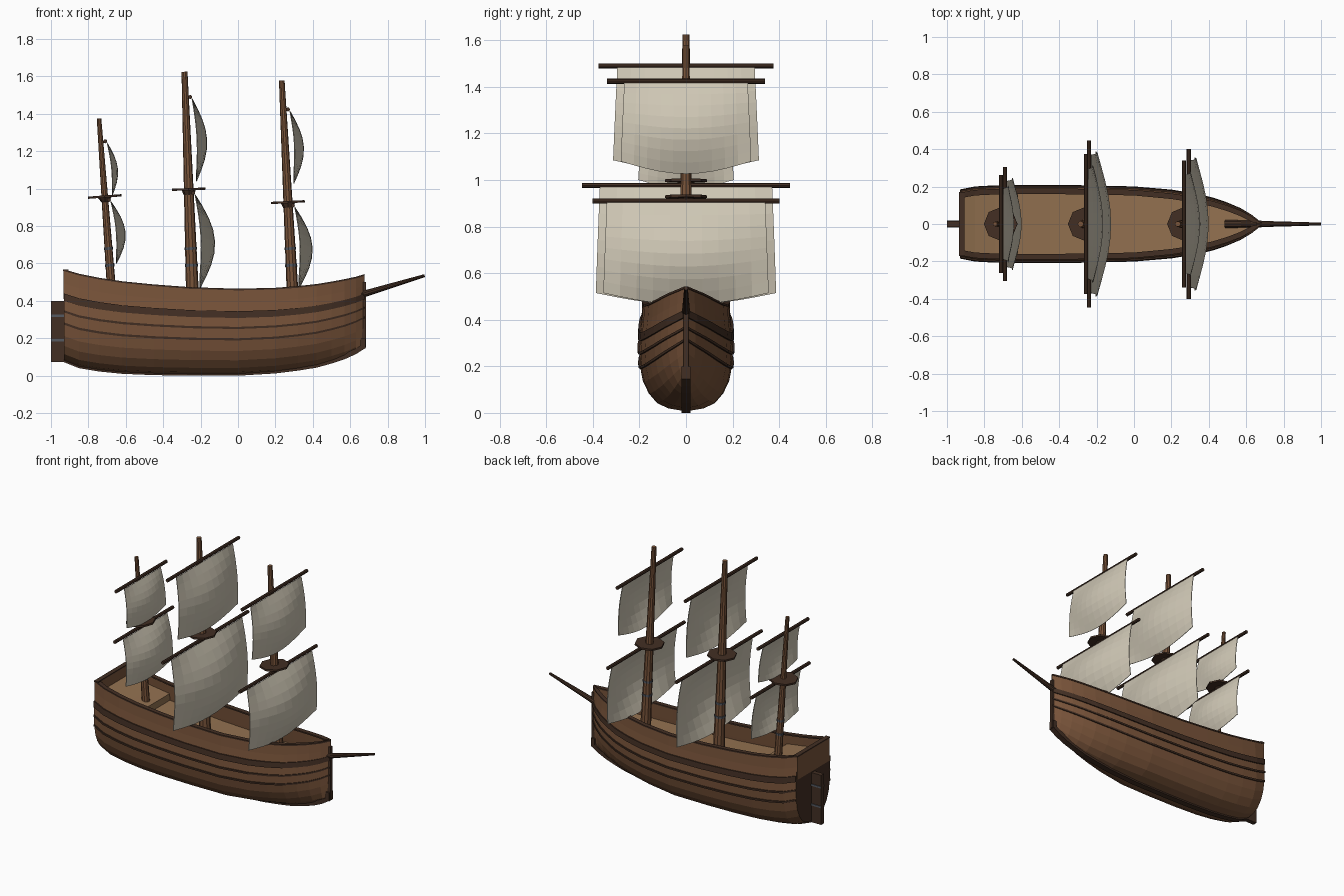
import bpy, bmesh, math
from mathutils import Vector

if "Cube" in bpy.data.objects:
    bpy.data.objects.remove(bpy.data.objects["Cube"])


def material(name, rgb):
    m = bpy.data.materials.new(name)
    m.diffuse_color = (*rgb, 1)
    m.use_nodes = True
    m.node_tree.nodes["Principled BSDF"].inputs["Base Color"].default_value = m.diffuse_color
    return m


WOOD = material("hull_wood", (0.19, 0.088, 0.042))
DARK = material("dark_wood", (0.055, 0.028, 0.017))
DECK = material("deck_wood", (0.29, 0.165, 0.08))
CLOTH = material("sailcloth", (0.62, 0.57, 0.46))
IRON = material("iron", (0.09, 0.10, 0.12))


def finish(name, bm, mat):
    bmesh.ops.recalc_face_normals(bm, faces=bm.faces)
    me = bpy.data.meshes.new(name)
    bm.to_mesh(me)
    bm.free()
    me.materials.append(mat)
    ob = bpy.data.objects.new(name, me)
    bpy.context.collection.objects.link(ob)
    return ob


def loft(name, sections, mat, closed=False, mirror=False):
    bm = bmesh.new()
    rows = [[bm.verts.new(p) for p in s] for s in sections]
    n = len(rows[0])
    for a, b in zip(rows, rows[1:]):
        for i in range(n if closed else n - 1):
            j = (i + 1) % n
            bm.faces.new((a[i], a[j], b[j], b[i]))
    if closed:
        bm.faces.new(rows[0])
        bm.faces.new(rows[-1])
    ob = finish(name, bm, mat)
    if mirror:
        ob.modifiers.new("both_sides", 'MIRROR').use_axis = (False, True, False)
    return ob


def rod(name, p0, p1, r0, r1, mat, sides=10):
    p0, p1 = Vector(p0), Vector(p1)
    bm = bmesh.new()
    bmesh.ops.create_cone(bm, cap_ends=True, segments=sides, radius1=r0, radius2=r1, depth=(p1 - p0).length)
    ob = finish(name, bm, mat)
    ob.location = (p0 + p1) / 2
    ob.rotation_mode = 'QUATERNION'
    ob.rotation_quaternion = (p1 - p0).to_track_quat('Z', 'Y')
    return ob


def box(name, x0, x1, w, z0, z1, mat):
    return loft(name, [[(x, -w, z0), (x, w, z0), (x, w, z1), (x, -w, z1)] for x in (x0, x1)], mat, True)


# Hull stations: x, half width, keel height, sheer height
ST = [(-.93, .178, .082, .565), (-.85, .194, .05, .542), (-.74, .2, .032, .52), (-.62, .202, .02, .502),
      (-.45, .202, .013, .485), (-.25, .2, .01, .47), (0, .194, .01, .462), (.2, .177, .022, .467),
      (.32, .158, .037, .476), (.42, .135, .053, .487), (.5, .108, .075, .5), (.57, .078, .098, .513),
      (.63, .042, .125, .526), (.677, .004, .155, .54)]
# Midship profile: height fraction, width fraction
PROF = [(0, .1), (.02, .38), (.07, .62), (.16, .8), (.27, .92), (.4, .98), (.55, 1), (.7, .98), (.85, .94), (1, .92)]


def width(st, f):
    for (a, wa), (b, wb) in zip(PROF, PROF[1:]):
        if f <= b + 1e-6:
            w = wa + (wb - wa) * (f - a) / (b - a)
            break
    return st[1] * w ** (1 + max(0, st[0] * 1.2))


def height(st, f):
    return st[2] + (st[3] - st[2]) * f


def pt(st, f, off=0):
    return (st[0], max(0.001, width(st, f) + off), height(st, f))


loft("hull", [[(s[0], 0, s[2])] + [pt(s, f) for f, _ in PROF] for s in ST], WOOD, mirror=True)

# Inner bulwark and rail
loft("inner_bulwark", [[pt(s, f, -.02) for f in (.62, .8, 1)] for s in ST], WOOD, mirror=True)
loft("rail", [[(s[0], max(0, width(s, 1) - .026), s[3] - .006), (s[0], width(s, 1) + .004, s[3] - .006),
               (s[0], width(s, 1) + .004, s[3] + .003), (s[0], max(0, width(s, 1) - .026), s[3] + .003)]
              for s in ST], DARK, True, True)

# Wales along the sides
for name, lo, hi, off in (("main_wale", .66, .74, .008), ("middle_wale", .53, .555, .007), ("lower_wale", .395, .42, .007)):
    loft(name, [[pt(s, lo, -.004), pt(s, lo, off), pt(s, hi, off), pt(s, hi, -.004)] for s in ST], DARK, True, True)

# Transom: dark lower panel and planked upper part
bm = bmesh.new()
s = ST[0]
half = [pt(s, f) for f, _ in PROF]
bm.faces.new([bm.verts.new(p) for p in half + [(x, -y, z) for x, y, z in reversed(half)]])
finish("transom", bm, DARK)
box("stern_bulwark", -.934, -.908, .166, height(s, .68), .565, WOOD)
box("stern_rail", -.936, -.906, .17, .56, .568, DARK)

# Keel and stem
loft("keel", [[(s[0], -.02, s[2] - .01), (s[0], .02, s[2] - .01), (s[0], .02, s[2] + .02), (s[0], -.02, s[2] + .02)]
              for s in ST], DARK, True)
box("stem", .655, .684, .01, .15, .5, DARK)
box("stem_foot", .655, .682, .02, .145, .2, DARK)


# Decks
def deck_row(st, drop):
    z = st[3] - drop
    w = max(.001, width(st, min(1, (z - st[2]) / (st[3] - st[2]))) - .008)
    return [(st[0], -w, z), (st[0], w, z)]


loft("main_deck", [deck_row(s, .11) for s in ST[3:-1]], DECK)
loft("quarterdeck", [deck_row(s, .065) for s in ST[:4]] + [deck_row(ST[3], .11)], DECK)

# Rudder with iron straps
box("rudder", -1.0, -.91, .015, .072, .4, DARK)
for z in (.19, .32):
    box("rudder_strap", -1.0, -.925, .019, z - .006, z + .006, IRON)

# Bowsprit
rod("bowsprit", (.49, 0, .382), (.998, 0, .535), .023, .008, DARK)


def sail(name, xt, xb, zt, zb, drop, wt, wb, depth, nu=10, nv=8):
    rows = []
    for j in range(nv + 1):
        v = j / nv
        row = []
        for i in range(nu + 1):
            u = 2 * i / nu - 1
            c = math.cos(u * math.pi / 2)
            row.append((xt + (xb - xt) * v + depth * math.sin(math.pi * v) * (.2 + .8 * c),
                        u * (wt + (wb - wt) * v), zt + (zb - zt) * v - drop * v * c))
        rows.append(row)
    ob = loft(name, rows, CLOTH)
    mod = ob.modifiers.new("cloth", 'SOLIDIFY')
    mod.thickness, mod.offset = .004, 0


# Masts: foot, head, radii, platform height
MASTS = {
    "mizzen": ((-.672, 0, .40), (-.743, 0, 1.375), .025, .012, .958),
    "main": ((-.24, 0, .34), (-.286, 0, 1.625), .036, .016, .997),
    "fore": ((.297, 0, .34), (.234, 0, 1.578), .033, .015, .928),
}
for name, (a, b, r0, r1, zp) in MASTS.items():
    a, b = Vector(a), Vector(b)
    axis = (b - a).normalized()
    at = lambda z: a.lerp(b, (z - a.z) / (b.z - a.z))
    rad = lambda z: r0 + (r1 - r0) * (z - a.z) / (b.z - a.z)
    rod(name + "_mast", a, b, r0, r1, WOOD)
    rod(name + "_platform", at(zp) - axis * .006, at(zp) + axis * .006, .09, .09, DARK, 8)
    rod(name + "_platform_collar", at(zp) - axis * .03, at(zp), rad(zp) + .002, .04, DARK, 8)
    for z in (.59, .68):
        rod(name + "_mast_band", at(z) - axis * .007, at(z) + axis * .007, rad(z) + .003, rad(z) + .003, IRON)

# Yards: x, z, half length; sails: bottom x, corner z, drop, top and bottom half widths, bulge
RIG = [
    ("mizzen_lower", -.69, .94, .305, -.65, .635, .035, .23, .245, .062),
    ("mizzen_upper", -.71, 1.253, .263, -.672, 1.0, .035, .19, .205, .042),
    ("main_lower", -.24, .977, .447, -.205, .515, .05, .37, .387, .093),
    ("main_upper", -.256, 1.49, .375, -.222, 1.085, .045, .295, .313, .067),
    ("fore_lower", .293, .91, .402, .325, .515, .05, .34, .355, .083),
    ("fore_upper", .267, 1.424, .34, .298, 1.08, .053, .265, .28, .063),
]
for name, x, z, hl, xb, zb, drop, wt, wb, depth in RIG:
    rod(name + "_yard", (x, -hl, z), (x, hl, z), .011, .011, DARK, 8)
    sail(name + "_sail", x + .01, xb, z - .008, zb, drop, wt, wb, depth)
